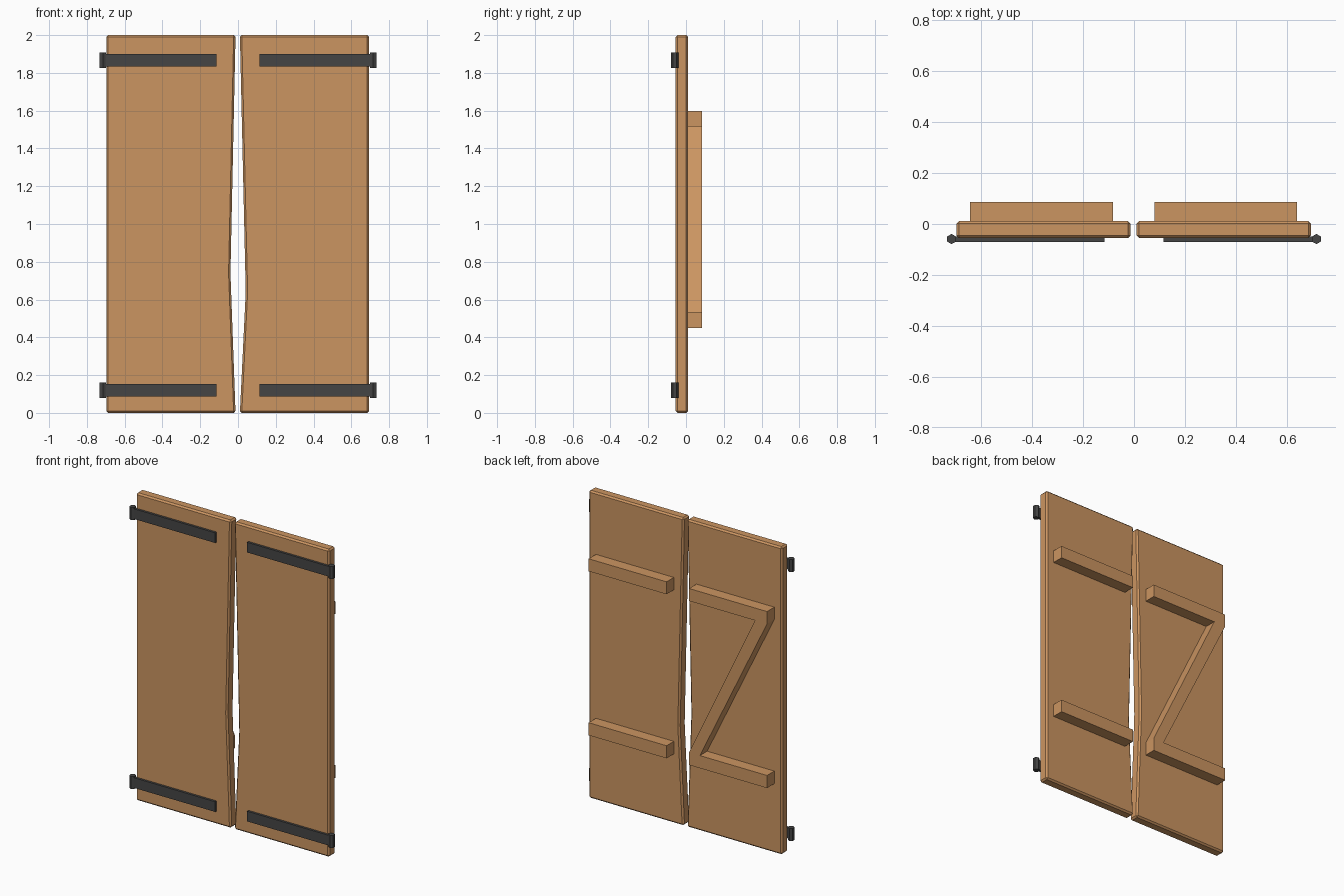
import bpy, bmesh
from math import pi

if "Cube" in bpy.data.objects:
    bpy.data.objects.remove(bpy.data.objects["Cube"])


def material(name, rgb):
    m = bpy.data.materials.new(name)
    m.diffuse_color = (*rgb, 1)
    m.use_nodes = True
    m.node_tree.nodes["Principled BSDF"].inputs["Base Color"].default_value = m.diffuse_color
    return m


WOOD = material("wood", (0.60, 0.30, 0.12))
IRON = material("iron", (0.06, 0.06, 0.06))


def slab(name, pts, y0, y1, mat, bevel=0):
    """Extrude an (x, z) outline from y0 to y1."""
    bm = bmesh.new()
    face = bm.faces.new([bm.verts.new((x, y0, z)) for x, z in pts])
    ext = bmesh.ops.extrude_face_region(bm, geom=[face])
    for v in ext["geom"]:
        if isinstance(v, bmesh.types.BMVert):
            v.co.y = y1
    bmesh.ops.recalc_face_normals(bm, faces=bm.faces[:])
    me = bpy.data.meshes.new(name)
    bm.to_mesh(me)
    bm.free()
    me.materials.append(mat)
    ob = bpy.data.objects.new(name, me)
    bpy.context.collection.objects.link(ob)
    if bevel:
        mod = ob.modifiers.new("bevel", 'BEVEL')
        mod.width = bevel
        mod.segments = 1
        mod.limit_method = 'ANGLE'
    return ob


def rect(x0, x1, z0, z1):
    return [(x0, z0), (x1, z0), (x1, z1), (x0, z1)]


# Door leaves with worn, bowed meeting edges
slab("left_door", [(-0.697, 0), (-0.013, 0), (-0.04, 0.74), (-0.013, 2), (-0.697, 2)],
     -0.055, 0.011, WOOD, 0.01)
slab("right_door", [(0.694, 0), (0.01, 0), (0.041, 0.64), (0.01, 2), (0.694, 2)],
     -0.055, 0.011, WOOD, 0.01)

# Z-shaped brace on the back of the left leaf
slab("left_z_brace", [(-0.643, 1.598), (-0.083, 1.598), (-0.083, 1.517), (-0.557, 1.517),
                      (-0.083, 0.534), (-0.083, 0.45), (-0.643, 0.45), (-0.643, 0.532),
                      (-0.16, 0.532), (-0.643, 1.517)], 0.005, 0.086, WOOD)

# Two plain battens on the back of the right leaf
for label, z0, z1 in (("upper", 1.517, 1.598), ("lower", 0.45, 0.532)):
    slab(f"right_{label}_batten", rect(0.08, 0.64, z0, z1), 0.005, 0.086, WOOD)

# Iron straps and hexagonal hinge barrels
for side, s in (("left", -1), ("right", 1)):
    for label, z in (("upper", 1.868), ("lower", 0.119)):
        slab(f"{side}_{label}_strap", rect(s * 0.115, s * 0.715, z - 0.033, z + 0.033),
             -0.07, -0.05, IRON)
        bpy.ops.mesh.primitive_cylinder_add(vertices=6, radius=0.02, depth=0.082,
                                            location=(s * 0.716, -0.059, z))
        barrel = bpy.context.object
        barrel.name = f"{side}_{label}_hinge_barrel"
        barrel.data.materials.append(IRON)
